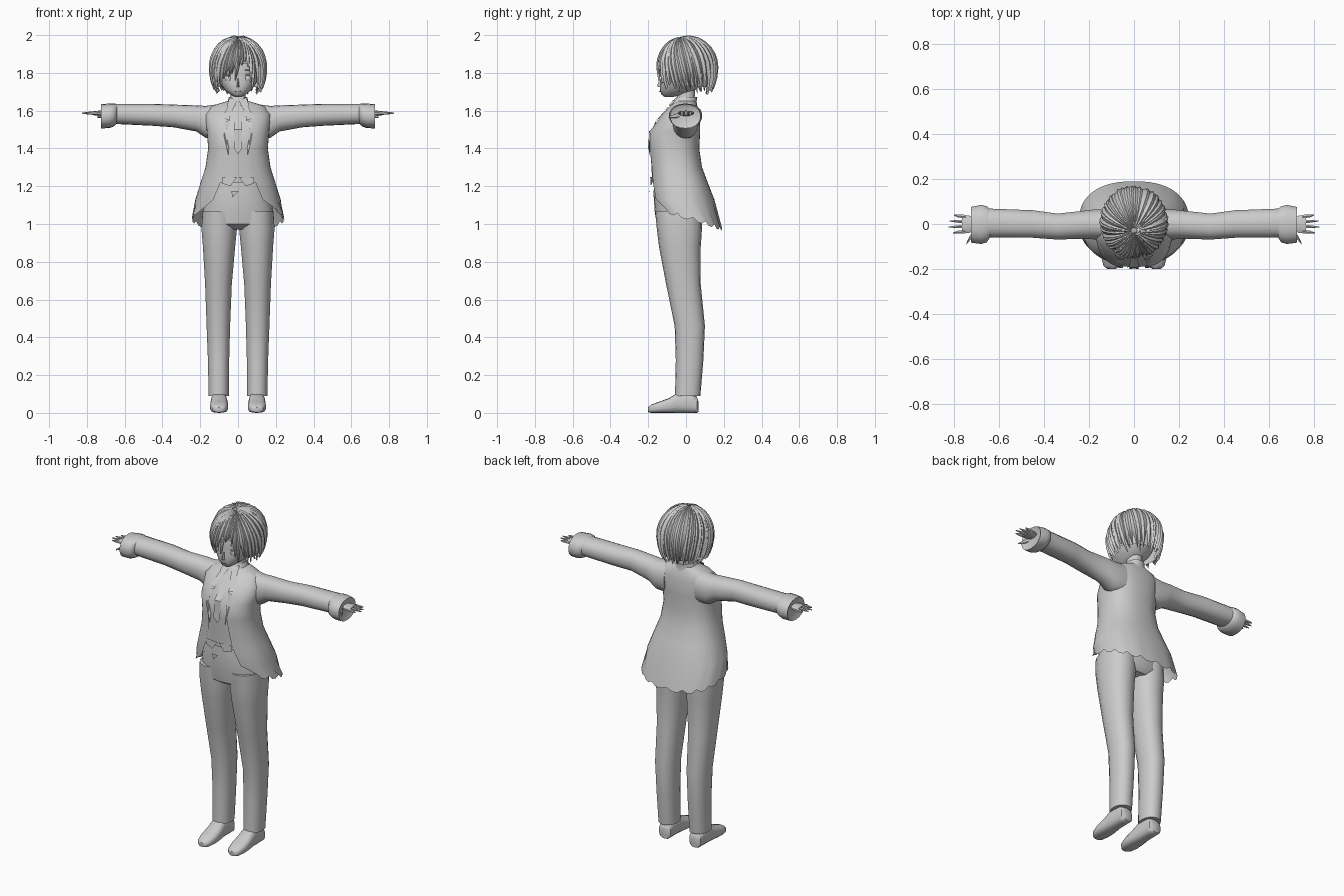
import bpy, bmesh, math
from mathutils import Vector

if "Cube" in bpy.data.objects:
    bpy.data.objects.remove(bpy.data.objects["Cube"], do_unlink=True)

grey = bpy.data.materials.new("plain grey")
grey.use_nodes = True
COLOR = (0.6, 0.6, 0.6, 1)
grey.diffuse_color = COLOR
grey.node_tree.nodes["Principled BSDF"].inputs["Base Color"].default_value = COLOR


def finish(bm, name, mirror=False, angle=45, recalc=True):
    if recalc:
        bmesh.ops.recalc_face_normals(bm, faces=bm.faces)
    me = bpy.data.meshes.new(name)
    bm.to_mesh(me)
    bm.free()
    me.materials.append(grey)
    ob = bpy.data.objects.new(name, me)
    bpy.context.collection.objects.link(ob)
    if mirror:
        ob.modifiers.new("Mirror", 'MIRROR')
    bpy.ops.object.select_all(action='DESELECT')
    ob.select_set(True)
    bpy.context.view_layer.objects.active = ob
    bpy.ops.object.shade_smooth_by_angle(angle=math.radians(angle))
    return ob


def grid(bm, rows, closed=False):
    """Skin rows of points with quads."""
    vs = [[bm.verts.new(p) for p in r] for r in rows]
    n = len(vs[0])
    for a, b in zip(vs, vs[1:]):
        for i in range(n if closed else n - 1):
            j = (i + 1) % n
            bm.faces.new((a[i], a[j], b[j], b[i]))
    return vs


def spow(v, p):
    return math.copysign(abs(v) ** p, v)


def loft(name, axis, rows, n=16, p=0.9, mirror=False, caps=True):
    """Skin rings given as (position, a0, a1, b0, b1) extents along an axis."""
    rings = []
    for t, a0, a1, b0, b1 in rows:
        ring = []
        for i in range(n):
            k = 2 * math.pi * i / n
            a = (a0 + a1) / 2 + (a1 - a0) / 2 * spow(math.sin(k), p)
            b = (b0 + b1) / 2 - (b1 - b0) / 2 * spow(math.cos(k), p)
            ring.append({'x': (t, a, b), 'y': (a, t, b), 'z': (a, b, t)}[axis])
        rings.append(ring)
    bm = bmesh.new()
    vs = grid(bm, rings, True)
    if caps:
        bm.faces.new(vs[0])
        bm.faces.new(vs[-1])
    return finish(bm, name, mirror)


# Jacket rows: height, half width, front, back, front opening angle
JACKET = [(1.65, .06, -.055, .05, .5), (1.625, .14, -.09, .06, .42), (1.58, .175, -.13, .072, .36),
          (1.49, .165, -.198, .075, .3), (1.40, .158, -.197, .07, .32), (1.30, .172, -.188, .085, .36),
          (1.22, .198, -.186, .115, .42), (1.13, .226, -.18, .15, .55), (1.03, .245, -.17, .19, .95)]


def body_at(z):
    for a, b in zip(JACKET, JACKET[1:]):
        if z >= b[0]:
            f = (z - b[0]) / (a[0] - b[0])
            return [b[i] + (a[i] - b[i]) * f for i in range(5)]
    return JACKET[-1]


def body_point(z, ang, grow=0.0):
    _, rx, yf, yb, _ = body_at(z)
    x = (rx + grow) * spow(math.sin(ang), .85)
    y = (yf + yb) / 2 - ((yb - yf) / 2 + grow) * spow(math.cos(ang), .85)
    return x, y, z


def front_y(x, z):
    _, rx, yf, yb, _ = body_at(z)
    s = min(1, abs(x) / rx) ** (1 / .85)
    return (yf + yb) / 2 - (yb - yf) / 2 * (1 - s * s) ** .425


# Jacket: open shell with cutaway front and ragged, longer back hem
rows = []
N = 36
for k, (z, rx, yf, yb, gap) in enumerate(JACKET):
    row = []
    for i in range(N + 1):
        ang = gap + (2 * math.pi - 2 * gap) * i / N
        x, y, _ = body_point(z, ang)
        if k == len(JACKET) - 1:
            back = (1 - math.cos(ang)) / 2
            row.append((x, y, 1.09 - .12 * back + (.012 if i % 3 == 0 else -.006)))
        else:
            row.append((x, y, z))
    rows.append(row)
bm = bmesh.new()
grid(bm, rows)
finish(bm, "jacket", recalc=False)

# Waistcoat beneath the jacket
loft("waistcoat", 'z', [(z, -rx + .008, rx - .008, yf + .006, yb - .008)
                        for z, rx, yf, yb, _ in JACKET[:7]], 28, .85, caps=False)


def plate(name, pts, off=.006, mirror=False):
    """Flat panel laid on the chest."""
    bm = bmesh.new()
    bm.faces.new([bm.verts.new((x, front_y(x, z) - off, z)) for x, z in pts])
    bmesh.ops.triangulate(bm, faces=bm.faces)
    return finish(bm, name, mirror)


plate("lapel_upper", [(.025, 1.64), (.05, 1.63), (.085, 1.56), (.045, 1.55)], mirror=True)
plate("lapel_lower", [(.045, 1.55), (.075, 1.54), (.075, 1.47), (.05, 1.36)], mirror=True)
plate("tie_upper", [(-.014, 1.63), (.014, 1.63), (.02, 1.5), (-.02, 1.5)], .004)
plate("tie_lower", [(-.02, 1.5), (.02, 1.5), (.022, 1.4), (0, 1.37), (-.022, 1.4)], .004)
plate("waistcoat_point", [(.004, 1.25), (.085, 1.25), (.085, 1.215), (.04, 1.2)], .003, True)
plate("waist_flap", [(-.035, 1.175), (.005, 1.175), (-.03, 1.14)], .012)

# Shirt collar and neck
loft("neck", 'z', [(1.60, -.05, .05, -.06, .05), (1.65, -.04, .04, -.045, .045),
                   (1.74, -.04, .04, -.05, .05)], 14)
loft("collar", 'z', [(1.625, -.075, .075, -.085, .06), (1.65, -.055, .055, -.065, .056),
                     (1.672, -.048, .048, -.05, .06)], 16, caps=False)
bm = bmesh.new()
bm.faces.new([bm.verts.new(p) for p in [(.004, -.068, 1.655), (.045, -.05, 1.67),
                                        (.058, -.09, 1.63), (.03, -.115, 1.6)]])
finish(bm, "collar_point", True)

# Trousers
loft("trouser_seat", 'z', [(1.26, -.15, .15, -.165, .07), (1.16, -.172, .172, -.172, .085),
                           (1.06, -.188, .188, -.165, .088), (1.0, -.192, .192, -.155, .085),
                           (.97, -.13, .13, -.11, .06)], 24)
loft("trouser_leg", 'z', [(1.07, .01, .187, -.163, .086), (.98, .004, .195, -.155, .085),
                          (.88, .014, .187, -.143, .078), (.68, .032, .175, -.105, .078),
                          (.46, .041, .167, -.06, .1), (.28, .046, .16, -.054, .092),
                          (.09, .048, .156, -.058, .076)], 18, mirror=True)

# Shoes
loft("shoe", 'y', [(-.2, .08, .12, .004, .03), (-.185, .063, .137, 0, .044),
                   (-.14, .052, .148, 0, .06), (-.09, .052, .147, 0, .078),
                   (-.04, .058, .143, 0, .11), (.03, .06, .14, 0, .105),
                   (.058, .062, .138, 0, .085), (.066, .075, .125, .004, .06)], 14, .7, True)

# Sleeves, turned cuffs and hands
loft("sleeve", 'x', [(.10, -.07, .065, 1.45, 1.635), (.17, -.07, .066, 1.455, 1.625),
                     (.22, -.066, .06, 1.49, 1.628), (.34, -.07, .047, 1.512, 1.632),
                     (.45, -.062, .062, 1.52, 1.636), (.66, -.062, .07, 1.53, 1.636)], 18, mirror=True)
loft("cuff", 'x', [(.64, -.06, .066, 1.535, 1.634), (.655, -.083, .08, 1.518, 1.638),
                   (.68, -.09, .086, 1.508, 1.638), (.725, -.084, .077, 1.506, 1.634),
                   (.715, -.06, .06, 1.53, 1.618)], 18, mirror=True)
loft("palm", 'x', [(.70, -.025, .025, 1.57, 1.6), (.735, -.042, .04, 1.572, 1.6),
                   (.765, -.044, .042, 1.576, 1.598)], 10, mirror=True)
for i, (y, tip) in enumerate([(-.033, .805), (-.011, .825), (.011, .82), (.033, .80)]):
    loft(f"finger_{i + 1}", 'x', [(.75, y - .009, y + .009, 1.577, 1.597),
                                  (.785, y * 1.1 - .007, y * 1.1 + .007, 1.579, 1.595),
                                  (tip, y * 1.2 - .002, y * 1.2 + .002, 1.584, 1.59)], 6, mirror=True)
loft("thumb", 'x', [(.705, -.045, -.02, 1.565, 1.59), (.73, -.075, -.05, 1.56, 1.58),
                    (.745, -.092, -.083, 1.562, 1.57)], 6, mirror=True)

# Head and face
loft("head", 'z', [(1.672, -.016, .016, -.112, -.07), (1.685, -.04, .04, -.13, -.01),
                   (1.71, -.072, .072, -.138, .05), (1.75, -.1, .1, -.136, .09),
                   (1.80, -.118, .118, -.13, .115), (1.88, -.12, .12, -.13, .125),
                   (1.95, -.08, .08, -.08, .09)], 20)
loft("nose", 'z', [(1.725, -.01, .01, -.146, -.12), (1.732, -.007, .007, -.153, -.12),
                   (1.77, -.003, .003, -.138, -.12)], 6)
loft("mouth", 'z', [(1.700, -.012, .012, -.141, -.12), (1.704, -.018, .018, -.142, -.12)], 8)
for name, z, h in [("eye", 1.772, .012), ("eyelid", 1.79, .003), ("eyebrow", 1.815, .003)]:
    loft(name, 'z', [(z - h, .035, .065, -.127, -.1), (z, .028, .074, -.13, -.1),
                     (z + h, .035, .068, -.127, -.1)], 10, mirror=True)

# Hair: a cap with ridged, tapering locks radiating from the crown
POLE = Vector((0, -.25, .97)).normalized()


def hair_point(az, z_end, s, grow=0.0):
    """Point a fraction s of the way from the crown to the tip height."""
    zz = max(-.97, (z_end - 1.83) / (.17 if z_end > 1.83 else .21))
    r = math.sqrt(1 - zz * zz)
    d = POLE.slerp(Vector((r * math.sin(az), -r * math.cos(az), zz)), s)
    g = 1 + grow
    return Vector((.147 * g * d.x, .008 + .158 * g * d.y,
                   1.83 + (.163 if d.z > 0 else .21) * g * d.z))


def tip_height(az):
    side = abs(az)
    if side > 1.9:
        return 1.70
    if side > 1.0:
        return 1.705
    if side > .6:
        return 1.73
    return 1.83 if az > .1 else 1.77


bm = bmesh.new()
C = 32
cap = []
for k in range(9):
    ring = []
    for i in range(C):
        az = -math.pi + 2 * math.pi * (i + .5) / C
        end = 1.85 if abs(az) < .8 else tip_height(az) + .02
        ring.append(hair_point(az, end, .03 + .97 * k / 8, -.05))
    cap.append(ring)
bm.faces.new(grid(bm, cap, True)[0])
finish(bm, "hair_cap")

bm = bmesh.new()
LOCKS = 26
for layer in range(2):
    for i in range(LOCKS):
        az = -math.pi + 2 * math.pi * (i + .5 * layer + .25) / LOCKS
        end = tip_height(az) + (.02 if layer else 0) + .012 * math.sin(i * 2.3)
        lift = .012 * layer + .012 * math.sin(i * 1.7)
        strip = []
        for k in range(10):
            s = .04 + .96 * k / 9
            w = .155 * (1 - max(0, s - .6) / .4 * .93)
            sway = -.16 * s * s if abs(az) < .8 else .06 * math.sin(i * 3.1) * s
            strip.append([hair_point(az + sway - w, end, s, lift - .035),
                          hair_point(az + sway, end, s, lift + .035 * min(1, 4 * s)),
                          hair_point(az + sway + w, end, s, lift - .035)])
        grid(bm, strip)
finish(bm, "hair_locks", angle=30, recalc=False)
